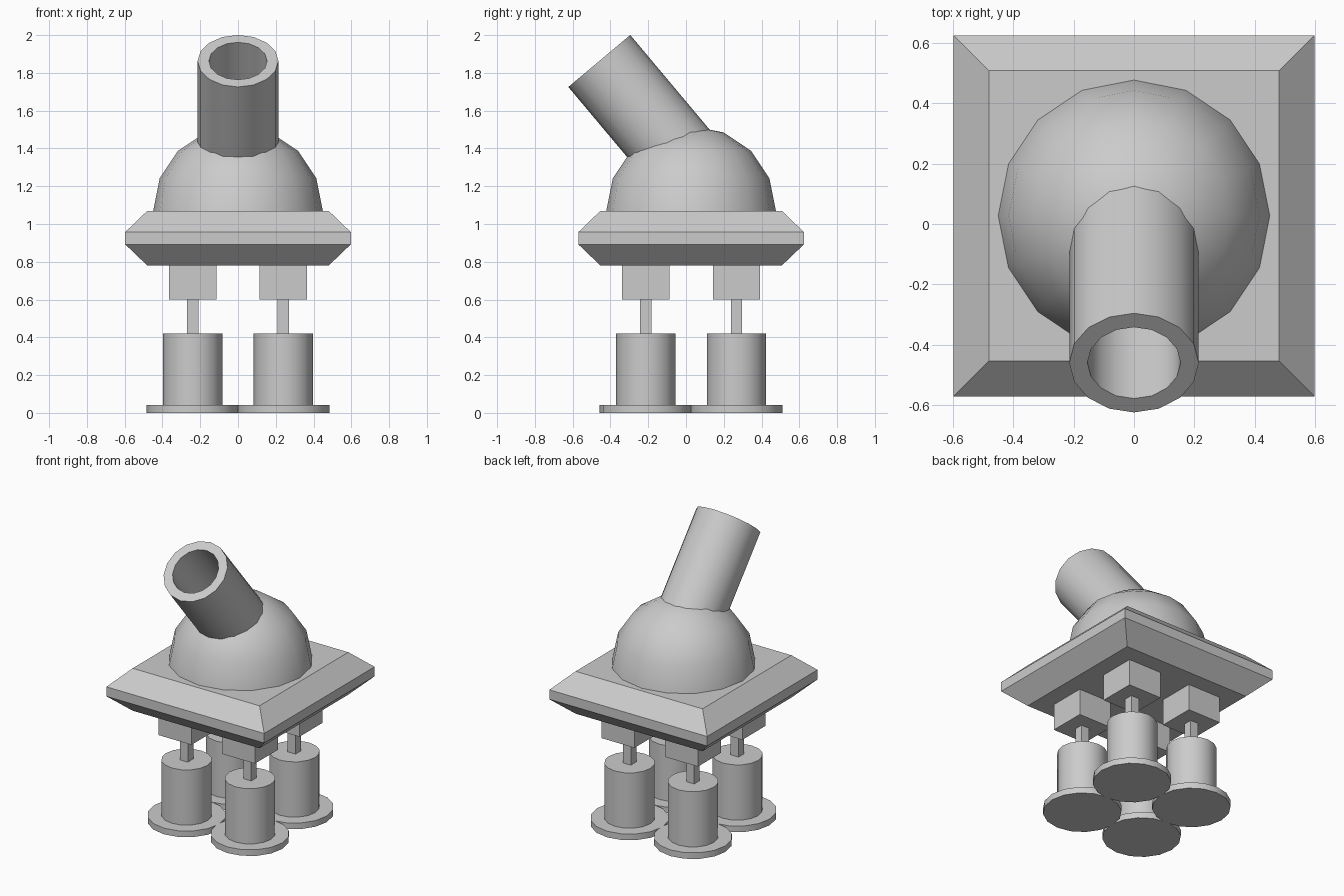
import bpy, bmesh, math
from mathutils import Matrix, Vector

if "Cube" in bpy.data.objects:
    bpy.data.objects.remove(bpy.data.objects["Cube"])

CY = 0.027   # body centre on y
SIDES = 16


def lathe(name, profile, sides, start=0.0, closed=False, matrix=Matrix(), smooth=True):
    """Turn a (radius, z) profile around z; open profiles are capped, closed ones form a tube."""
    bm = bmesh.new()
    rings = []
    for r, z in profile:
        if r == 0:
            rings.append([bm.verts.new((0, 0, z))] * sides)
            continue
        angles = [start + 2 * math.pi * i / sides for i in range(sides)]
        rings.append([bm.verts.new((r * math.cos(a), r * math.sin(a), z)) for a in angles])
    pairs = list(zip(rings, rings[1:]))
    if closed:
        pairs.append((rings[-1], rings[0]))
    for a, b in pairs:
        for i in range(sides):
            j = (i + 1) % sides
            quad = list(dict.fromkeys((a[i], a[j], b[j], b[i])))
            bm.faces.new(quad)
    if not closed:
        for ring in (rings[0], rings[-1]):
            if ring[0] != ring[1]:
                bm.faces.new(ring)
    bmesh.ops.recalc_face_normals(bm, faces=bm.faces)
    mesh = bpy.data.meshes.new(name)
    bm.to_mesh(mesh)
    bm.free()
    obj = bpy.data.objects.new(name, mesh)
    bpy.context.collection.objects.link(obj)
    obj.matrix_world = matrix
    if smooth:
        bpy.ops.object.select_all(action='DESELECT')
        obj.select_set(True)
        bpy.context.view_layer.objects.active = obj
        bpy.ops.object.shade_smooth_by_angle(angle=math.radians(30))
    return obj


def square(name, profile, matrix):
    """Square-section part from (half width, z) points."""
    return lathe(name, [(h * math.sqrt(2), z) for h, z in profile], 4,
                 math.pi / 4, matrix=matrix, smooth=False)


# Bevelled square platform
body = Matrix.Translation((0, CY, 0))
square("platform", [(0.48, 0.78), (0.597, 0.892), (0.597, 0.957), (0.48, 1.07)], body)

# Half-sphere dome
R = 0.449
dome = [(R * math.cos(a), 1.07 + R * math.sin(a))
        for a in (math.pi / 8 * k for k in range(4))]
lathe("dome", dome + [(0, 1.07 + R)], SIDES, matrix=body)

# Hollow barrel leaning forward out of the dome
tilt = math.radians(40)
mouth = Vector((0, -0.459, 1.863))
lathe("barrel", [(0.214, -0.72), (0.214, 0), (0.154, 0), (0.154, -0.72)], SIDES,
      closed=True, matrix=Matrix.Translation(mouth) @ Matrix.Rotation(tilt, 4, 'X'))

# Four legs: mounting block, thin rod, cylinder and foot disc
for side, sx in (("left", -1), ("right", 1)):
    for end, sy in (("front", -1), ("back", 1)):
        tag = f"{end}_{side}"
        place = Matrix.Translation((sx * 0.24, CY + sy * 0.24, 0))
        square("leg_block_" + tag, [(0.125, 0.6), (0.125, 0.78)], place)
        square("leg_rod_" + tag, [(0.03, 0.42), (0.03, 0.6)], place)
        lathe("leg_cylinder_" + tag, [(0.157, 0.04), (0.157, 0.42)], SIDES, matrix=place)
        lathe("foot_" + tag, [(0.244, 0), (0.244, 0.042)], SIDES, matrix=place)
